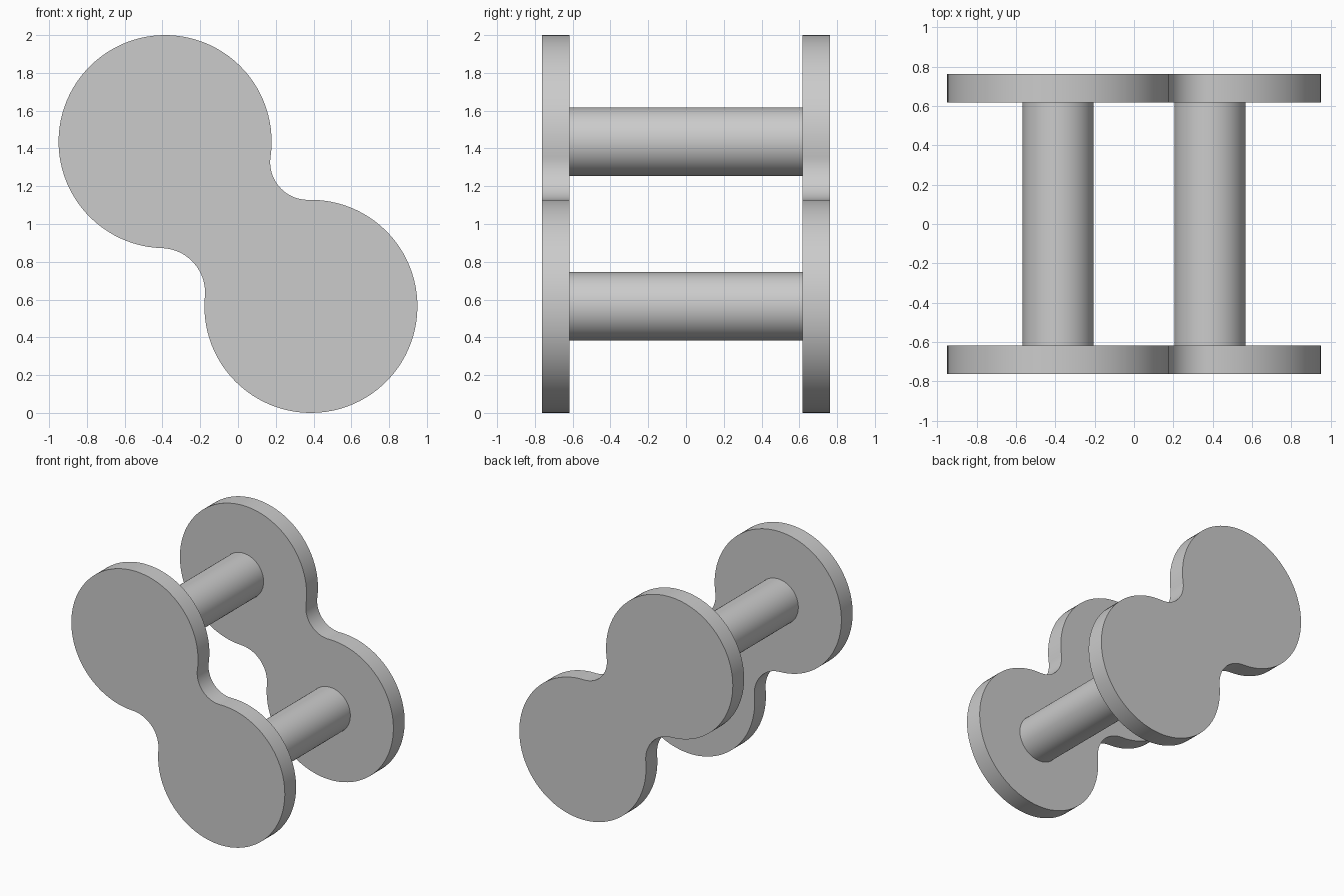
import bpy, bmesh, math
from mathutils import Vector

default_cube = bpy.data.objects.get("Cube")
if default_cube:
    bpy.data.objects.remove(default_cube, do_unlink=True)

# Material
steel = bpy.data.materials.new("plain grey")
steel.use_nodes = True
grey = (0.6, 0.6, 0.6, 1)
steel.diffuse_color = grey
steel.node_tree.nodes["Principled BSDF"].inputs["Base Color"].default_value = grey

# Main dimensions, with 2D points in the x-z plane
UPPER = Vector((-0.386, 1.436))
LOWER = Vector((0.386, 0.564))
LOBE_RADIUS = 0.564
PIN_RADIUS = 0.181
INNER_Y, OUTER_Y = 0.618, 0.762


def fillet_centre(radius, side):
    """Centre of the waist arc touching both lobes."""
    middle = (UPPER + LOWER) / 2
    half = (UPPER - LOWER) / 2
    across = Vector((half.y, -half.x)).normalized() * side
    return middle + across * math.sqrt((LOBE_RADIUS + radius) ** 2 - half.length ** 2)


def arc(centre, radius, start, end, turn, steps):
    """Points on an arc running from facing one point to facing another."""
    a, b = (math.atan2(p.y - centre.y, p.x - centre.x) for p in (start, end))
    sweep = turn * ((turn * (b - a)) % math.tau)
    return [centre + radius * Vector((math.cos(a + sweep * i / steps),
                                      math.sin(a + sweep * i / steps)))
            for i in range(steps)]


def extrude_profile(name, points, y_start, y_end):
    bm = bmesh.new()
    face = bm.faces.new([bm.verts.new((p.x, y_start, p.y)) for p in points])
    result = bmesh.ops.extrude_face_region(bm, geom=[face])
    verts = [v for v in result["geom"] if isinstance(v, bmesh.types.BMVert)]
    bmesh.ops.translate(bm, verts=verts, vec=(0, y_end - y_start, 0))
    bmesh.ops.recalc_face_normals(bm, faces=bm.faces)
    mesh = bpy.data.meshes.new(name)
    bm.to_mesh(mesh)
    bm.free()
    mesh.materials.append(steel)
    obj = bpy.data.objects.new(name, mesh)
    bpy.context.collection.objects.link(obj)
    bpy.ops.object.select_all(action="DESELECT")
    obj.select_set(True)
    bpy.context.view_layer.objects.active = obj
    bpy.ops.object.shade_smooth_by_angle(angle=math.radians(30))


# Link plates: two round lobes joined by a filleted waist
left_r, right_r = 0.235, 0.2
left_c = fillet_centre(left_r, -1)
right_c = fillet_centre(right_r, 1)
if left_c.x > right_c.x:
    left_c, right_c = fillet_centre(left_r, 1), fillet_centre(right_r, -1)
outline = (arc(UPPER, LOBE_RADIUS, right_c, left_c, 1, 72)
           + arc(left_c, left_r, UPPER, LOWER, -1, 24)
           + arc(LOWER, LOBE_RADIUS, left_c, right_c, 1, 72)
           + arc(right_c, right_r, LOWER, UPPER, -1, 24))
extrude_profile("front_plate", outline, -OUTER_Y, -INNER_Y)
extrude_profile("back_plate", outline, INNER_Y, OUTER_Y)

# Pins spanning the gap between the plates
for name, centre in (("upper_pin", UPPER), ("lower_pin", LOWER)):
    circle = [centre + PIN_RADIUS * Vector((math.cos(math.tau * i / 64),
                                            math.sin(math.tau * i / 64)))
              for i in range(64)]
    extrude_profile(name, circle, -INNER_Y, INNER_Y)
